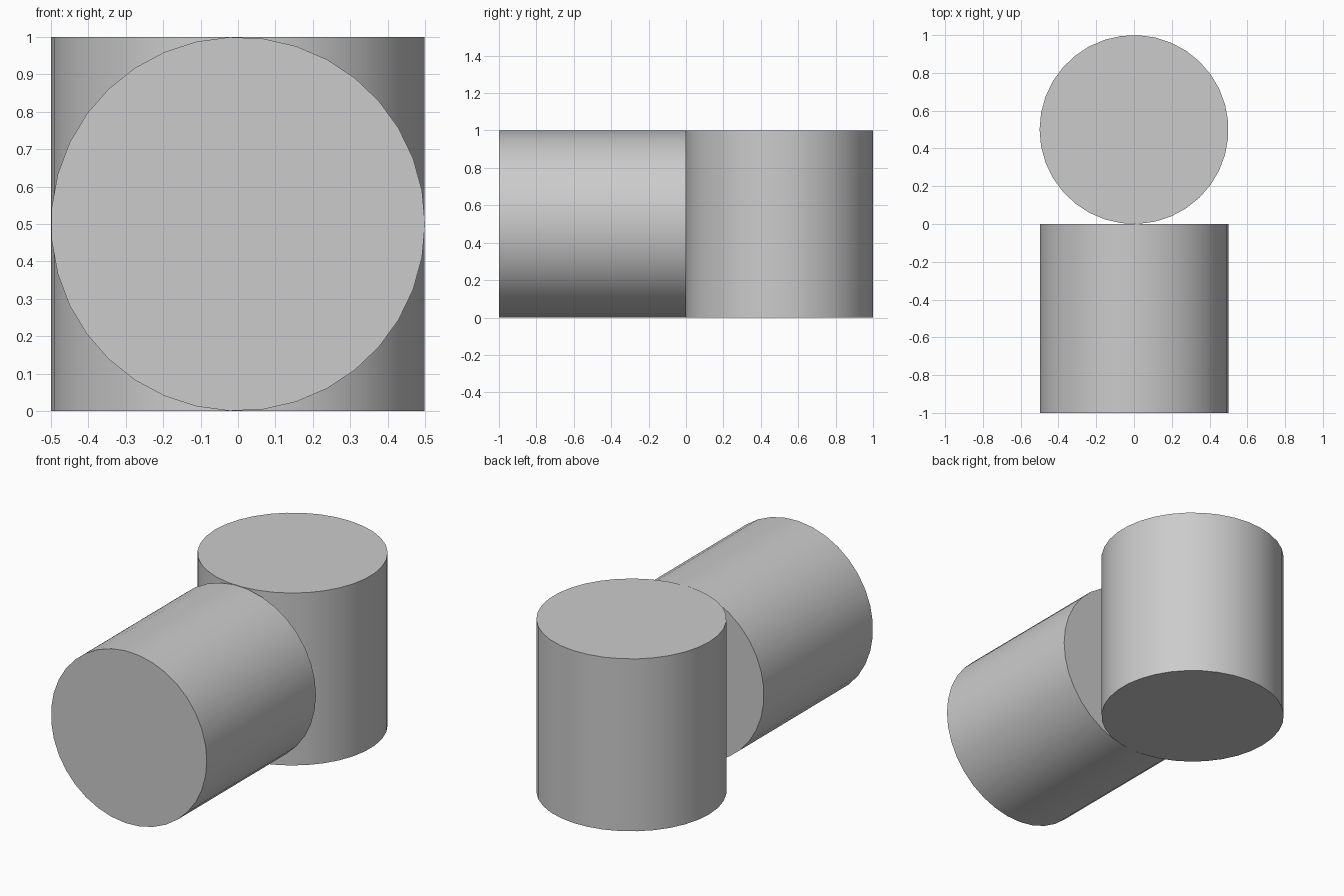
import bpy
import math

cube = bpy.data.objects.get("Cube")
if cube:
    bpy.data.objects.remove(cube, do_unlink=True)

SIDES = 35
RADIUS = 0.5
GREY = (0.6, 0.6, 0.6, 1.0)

# Single plain grey
grey = bpy.data.materials.new("plain_grey")
grey.use_nodes = True
grey.diffuse_color = GREY
grey.node_tree.nodes["Principled BSDF"].inputs["Base Color"].default_value = GREY


def drum(name, location, rotation):
    """Smooth-sided cylinder with flat caps, one unit long."""
    bpy.ops.mesh.primitive_cylinder_add(
        vertices=SIDES, radius=RADIUS, depth=1.0, location=location, rotation=rotation)
    obj = bpy.context.object
    obj.name = name
    obj.data.materials.append(grey)
    bpy.ops.object.shade_smooth_by_angle(angle=math.radians(30))
    return obj


# Quarter turn about each axis puts a corner of the odd polygon on -x
quarter = math.pi / 2
drum("upright_cylinder", (0, 0.5, 0.5), (0, 0, quarter))
drum("lying_cylinder", (0, -0.5, 0.5), (quarter, 0, 0)).rotation_euler = (quarter, quarter, 0)
